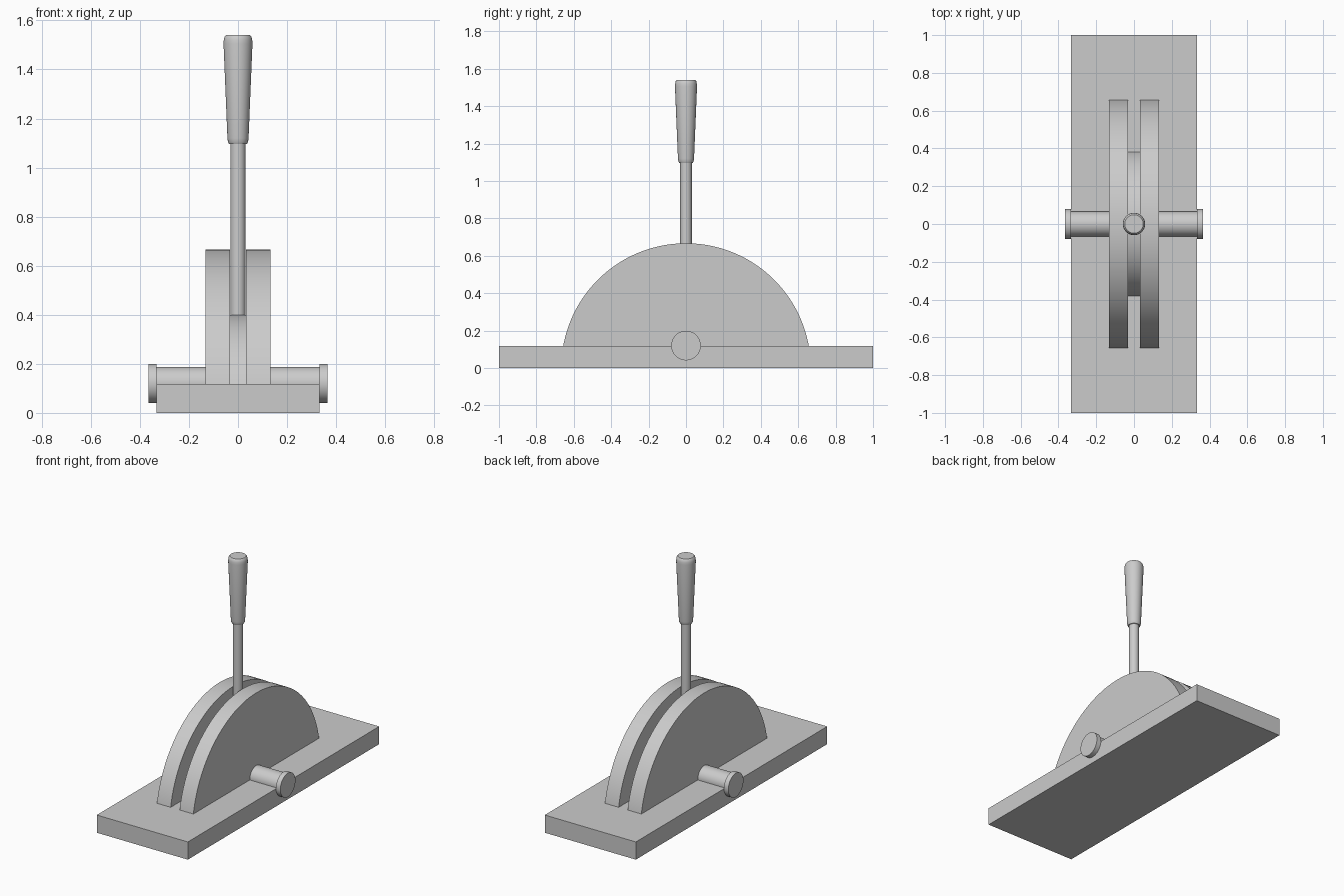
import bpy, bmesh, math
from mathutils import Matrix

if "Cube" in bpy.data.objects:
    bpy.data.objects.remove(bpy.data.objects["Cube"])


def finish(name, bm, matrix=None):
    if matrix:
        bm.transform(matrix)
    bmesh.ops.recalc_face_normals(bm, faces=bm.faces)
    mesh = bpy.data.meshes.new(name)
    bm.to_mesh(mesh)
    bm.free()
    obj = bpy.data.objects.new(name, mesh)
    bpy.context.collection.objects.link(obj)
    bpy.ops.object.select_all(action='DESELECT')
    bpy.context.view_layer.objects.active = obj
    obj.select_set(True)
    bpy.ops.object.shade_smooth_by_angle(angle=math.radians(30))
    return obj


def half_disc(name, radius, x0, x1, segments=64):
    """Half disc standing on z = 0, extruded along x."""
    bm = bmesh.new()
    arc = [math.pi * i / segments for i in range(segments + 1)]
    face = bm.faces.new([bm.verts.new((x0, radius * math.cos(a), radius * math.sin(a))) for a in arc])
    ext = bmesh.ops.extrude_face_region(bm, geom=[face])
    moved = [v for v in ext["geom"] if isinstance(v, bmesh.types.BMVert)]
    bmesh.ops.translate(bm, verts=moved, vec=(x1 - x0, 0, 0))
    return finish(name, bm)


def lathe(name, profile, matrix=None, segments=40):
    """Capped solid turned around z from (radius, height) points."""
    bm = bmesh.new()
    rings = [[bm.verts.new((r * math.cos(2 * math.pi * i / segments),
                            r * math.sin(2 * math.pi * i / segments), z))
              for i in range(segments)] for r, z in profile]
    for a, b in zip(rings, rings[1:]):
        for i in range(segments):
            j = (i + 1) % segments
            bm.faces.new((a[i], a[j], b[j], b[i]))
    bm.faces.new(rings[0])
    bm.faces.new(rings[-1])
    return finish(name, bm, matrix)


# Base plate
bm = bmesh.new()
bmesh.ops.create_cube(bm, size=1)
finish("base_plate", bm, Matrix.Translation((0, 0, 0.0585)) @ Matrix.Diagonal((0.666, 2, 0.117, 1)))

# Two guide plates and the smaller disc between them
half_disc("left_guide_plate", 0.667, -0.133, -0.033)
half_disc("right_guide_plate", 0.667, 0.033, 0.133)
half_disc("centre_disc", 0.4, -0.033, 0.033)

# Axle with a wider cap on each end
along_x = Matrix.Translation((0, 0, 0.12)) @ Matrix.Rotation(math.pi / 2, 4, 'Y')
lathe("axle", [(0.067, -0.34), (0.067, 0.34)], along_x)
for name, x0, x1 in (("left_axle_cap", -0.365, -0.333), ("right_axle_cap", 0.333, 0.365)):
    lathe(name, [(0.079, x0), (0.079, x1)], along_x)

# Lever rod and tapered grip
lathe("lever_rod", [(0.031, 0.12), (0.031, 1.11)])
lathe("lever_grip", [(0.037, 1.097), (0.041, 1.105), (0.043, 1.12), (0.059, 1.505),
                     (0.058, 1.52), (0.055, 1.533), (0.049, 1.54)])
